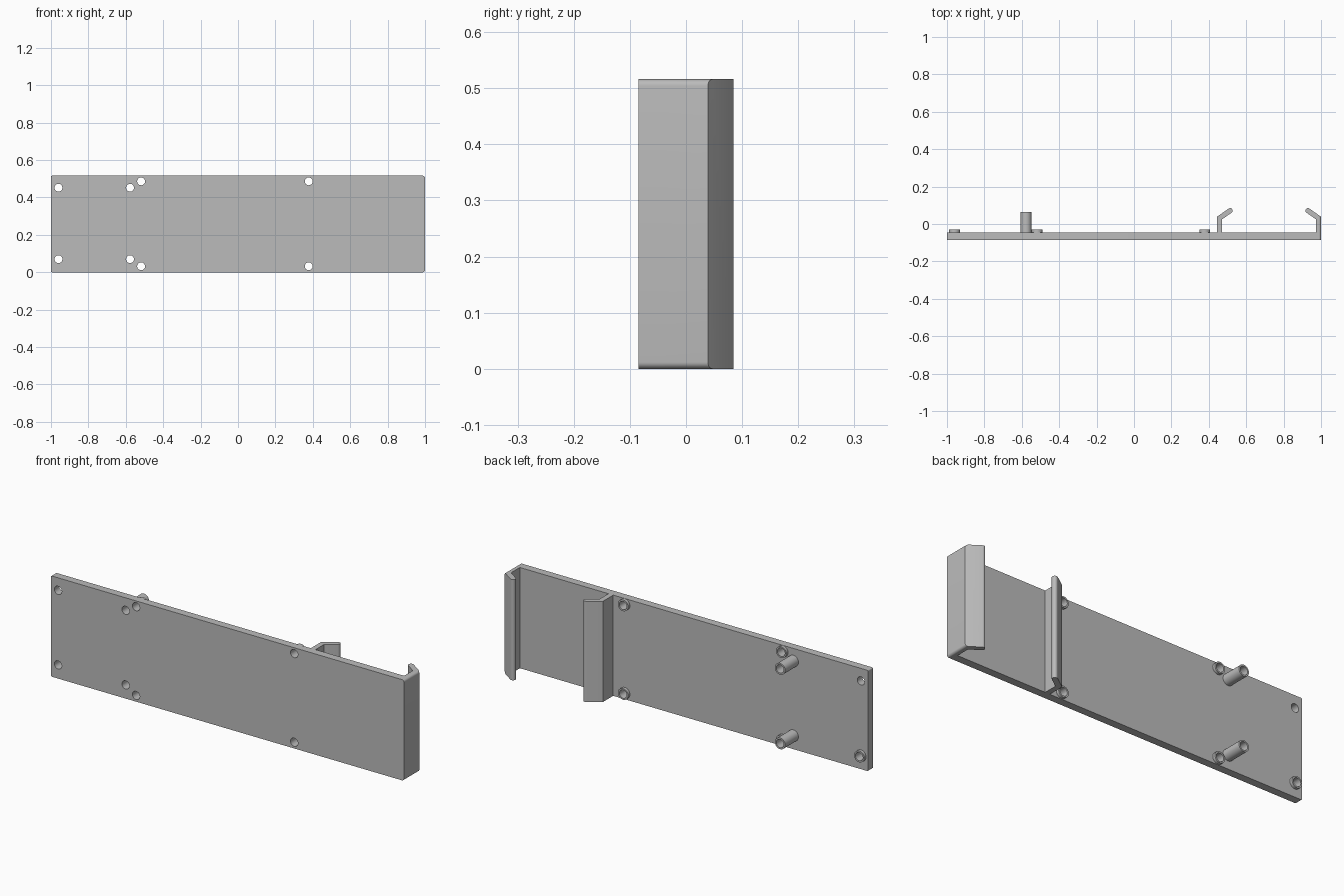
import bpy, bmesh, math
from mathutils import Vector, Matrix

cube = bpy.data.objects.get("Cube")
if cube:
    bpy.data.objects.remove(cube, do_unlink=True)

HEIGHT = 0.516
FRONT, BACK = -0.085, -0.045      # faces of the base plate
WALL = 0.027                      # clip thickness
HOLE_R, BOSS_R = 0.021, 0.029

grey = bpy.data.materials.new("plain grey")
grey.use_nodes = True
colour = (0.5, 0.5, 0.5, 1)
grey.diffuse_color = colour
grey.node_tree.nodes["Principled BSDF"].inputs["Base Color"].default_value = colour


def finish(name, bm):
    bmesh.ops.recalc_face_normals(bm, faces=bm.faces)
    mesh = bpy.data.meshes.new(name)
    bm.to_mesh(mesh)
    bm.free()
    mesh.materials.append(grey)
    obj = bpy.data.objects.new(name, mesh)
    bpy.context.collection.objects.link(obj)
    return obj


def shade(obj):
    bpy.ops.object.select_all(action='DESELECT')
    obj.select_set(True)
    bpy.context.view_layer.objects.active = obj
    bpy.ops.object.shade_smooth_by_angle(angle=math.radians(30))


def extrude(points, direction):
    bm = bmesh.new()
    face = bm.faces.new([bm.verts.new(p) for p in points])
    out = bmesh.ops.extrude_face_region(bm, geom=[face])
    moved = [v for v in out["geom"] if isinstance(v, bmesh.types.BMVert)]
    bmesh.ops.translate(bm, verts=moved, vec=direction)
    return bm


def round_edges(bm, test, radius):
    # Round the front-to-back edges whose midpoint passes the test
    edges = [e for e in bm.edges
             if abs((e.verts[0].co - e.verts[1].co).normalized().y) > 0.99
             and test((e.verts[0].co + e.verts[1].co) / 2)]
    bmesh.ops.bevel(bm, geom=edges, offset=radius, segments=6,
                    profile=0.5, affect='EDGES')


def add_cylinder(bm, x, z, y0, y1, radius):
    place = Matrix.Translation((x, (y0 + y1) / 2, z)) @ Matrix.Rotation(math.pi / 2, 4, 'X')
    bmesh.ops.create_cone(bm, cap_ends=True, segments=32, radius1=radius,
                          radius2=radius, depth=y1 - y0, matrix=place)


def tube(name, x, z, y1):
    # Hollow standoff: two rings of walls joined by a flat rim
    bm = bmesh.new()
    rings = []
    for r, y in ((HOLE_R, BACK), (HOLE_R, y1), (BOSS_R, y1), (BOSS_R, BACK)):
        rings.append([bm.verts.new((x + r * math.cos(math.tau * i / 32), y,
                                    z + r * math.sin(math.tau * i / 32))) for i in range(32)])
    for a, b in zip(rings, rings[1:] + rings[:1]):
        for i in range(32):
            j = (i + 1) % 32
            bm.faces.new((a[i], a[j], b[j], b[i]))
    shade(finish(name, bm))


# Screw positions: x, lower z, upper z
outer_x, tall_x, mid_x, far_x = -0.96, -0.577, -0.518, 0.378
pairs = {outer_x: (0.07, 0.452), tall_x: (0.07, 0.452),
         mid_x: (0.032, 0.486), far_x: (0.032, 0.486)}

# Base plate with rounded corners and through holes
bm = extrude([(-1, FRONT, 0), (1, FRONT, 0), (1, FRONT, HEIGHT), (-1, FRONT, HEIGHT)],
             (0, BACK - FRONT, 0))
round_edges(bm, lambda p: p.x > 0, 0.012)
round_edges(bm, lambda p: p.x < -0.99, 0.005)
plate = finish("base_plate", bm)

bm = bmesh.new()
for x, heights in pairs.items():
    for z in heights:
        add_cylinder(bm, x, z, FRONT - 0.05, BACK + 0.05, HOLE_R)
cutter = finish("hole_cutter", bm)
cutter.hide_render = True
mod = plate.modifiers.new("holes", 'BOOLEAN')
mod.object = cutter
mod.operation = 'DIFFERENCE'
mod.solver = 'EXACT'
bpy.context.view_layer.objects.active = plate
bpy.ops.object.modifier_apply(modifier=mod.name)
bpy.data.objects.remove(cutter, do_unlink=True)
shade(plate)

# Standoffs; the upper outer hole is left bare
for x, heights in pairs.items():
    for side, z in zip(("lower", "upper"), heights):
        if x == outer_x and side == "upper":
            continue
        kind = {outer_x: "outer_boss", tall_x: "tall_standoff",
                mid_x: "middle_boss", far_x: "far_boss"}[x]
        tube(f"{kind}_{side}", x, z, 0.063 if x == tall_x else -0.03)


# Clips: upright wall with a slanted lip and round tip
def clip(name, x, facing):
    bend = Vector((0, 0.039))
    tip = Vector((0.07, 0.0715))
    r = WALL / 2
    lean = math.atan2(0.57, 0.82)
    arc = [tip + r * Vector((math.cos(a), math.sin(a)))
           for a in (lean + math.pi / 2 - math.pi * i / 10 for i in range(11))]
    inner_y = bend.y + WALL * math.tan(lean) - WALL / math.cos(lean)
    outline = [Vector((0, BACK)), bend] + arc + [Vector((WALL, inner_y)), Vector((WALL, BACK))]
    bm = extrude([(x + facing * p.x, p.y, 0) for p in outline], (0, 0, HEIGHT))
    if facing < 0:
        round_edges(bm, lambda p: p.x > 0.99, 0.012)
    shade(finish(name, bm))


clip("inner_clip", 0.444, 1)
clip("outer_clip", 1.0, -1)
